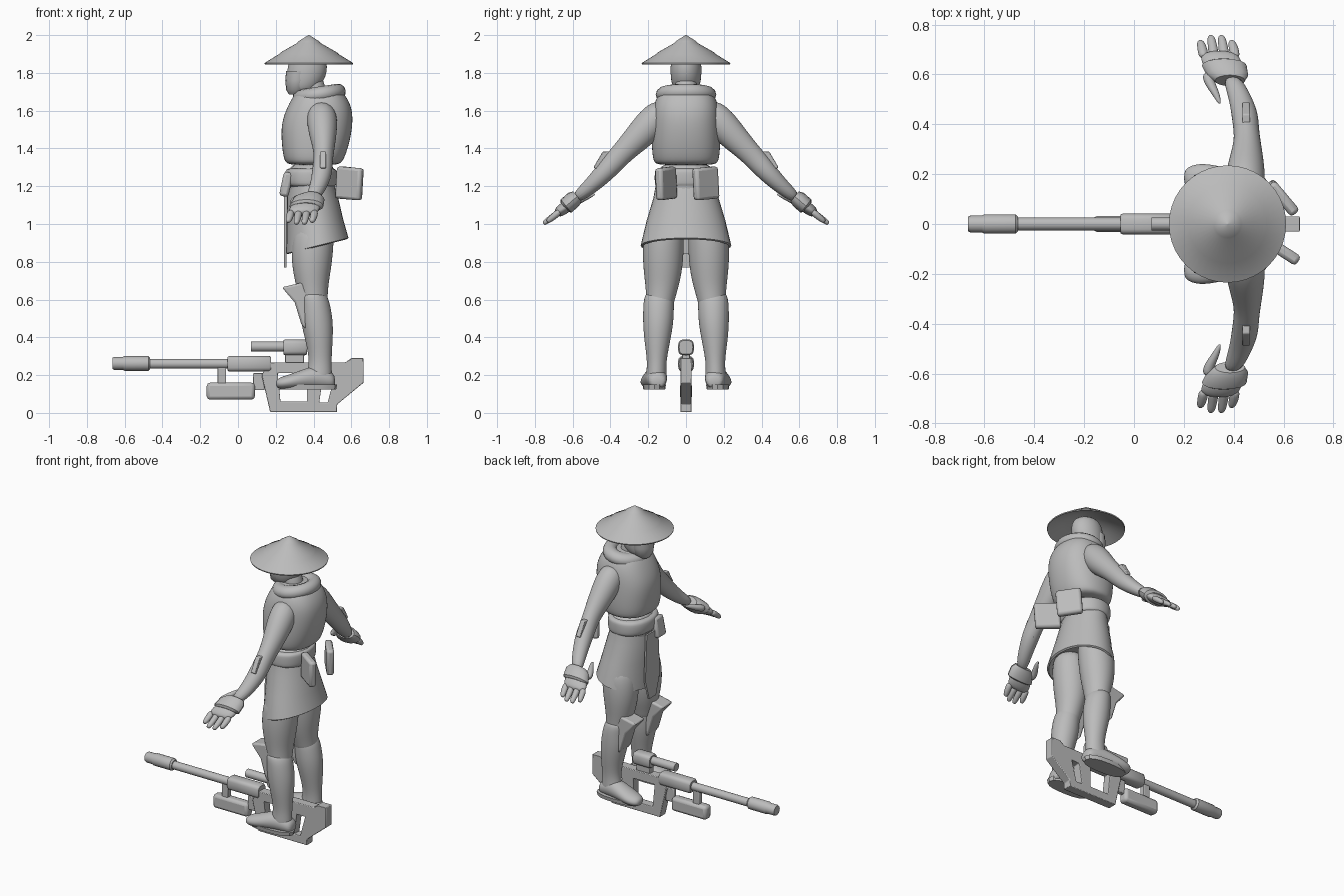
import bpy, bmesh
from math import cos, sin, tau, radians, copysign
from mathutils import Vector

if "Cube" in bpy.data.objects:
    bpy.data.objects.remove(bpy.data.objects["Cube"])

GREY = bpy.data.materials.new("plain_grey")
GREY.use_nodes = True
GREY.diffuse_color = (0.5, 0.5, 0.5, 1)
GREY.node_tree.nodes["Principled BSDF"].inputs["Base Color"].default_value = (0.5, 0.5, 0.5, 1)

UP, ALONG = (0, 0, 1), (1, 0, 0)


def finish(ob, soft=False, bevel=0):
    """Material, shading and modifiers shared by every part."""
    ob.data.materials.clear()
    ob.data.materials.append(GREY)
    bpy.ops.object.select_all(action='DESELECT')
    ob.select_set(True)
    bpy.context.view_layer.objects.active = ob
    if soft:
        bpy.ops.object.shade_smooth()
        mod = ob.modifiers.new("round", 'SUBSURF')
        mod.levels = mod.render_levels = 2
    else:
        bpy.ops.object.shade_smooth_by_angle(angle=radians(35))
    if bevel:
        mod = ob.modifiers.new("bevel", 'BEVEL')
        mod.width, mod.segments = bevel, 2
    return ob


def loft(name, rings, n=UP, seg=16, soft=True, square=1.0):
    """Skin elliptical rings (x, y, z, radius_a, radius_b) lying across direction n."""
    n = Vector(n).normalized()
    u = Vector((0, 1, 0)).cross(n).normalized()
    v = n.cross(u)
    bm = bmesh.new()
    power = lambda t: copysign(abs(t) ** square, t)
    loops = []
    for x, y, z, a, b in rings:
        angles = [tau * i / seg for i in range(seg)]
        loops.append([bm.verts.new(Vector((x, y, z)) + u * a * power(cos(t)) + v * b * power(sin(t)))
                      for t in angles])
    for low, high in zip(loops, loops[1:]):
        for i in range(seg):
            j = (i + 1) % seg
            bm.faces.new((low[i], low[j], high[j], high[i]))
    bm.faces.new(loops[0][::-1])
    bm.faces.new(loops[-1])
    bmesh.ops.recalc_face_normals(bm, faces=bm.faces)
    mesh = bpy.data.meshes.new(name)
    bm.to_mesh(mesh)
    bm.free()
    ob = bpy.data.objects.new(name, mesh)
    bpy.context.collection.objects.link(ob)
    return finish(ob, soft)


def plate(name, outlines, offset, half, side=False, bevel=0.0):
    """Extruded outline with holes, in the xz plane, or the yz plane when side is set."""
    curve = bpy.data.curves.new(name, 'CURVE')
    curve.dimensions, curve.fill_mode, curve.extrude = '2D', 'BOTH', half
    for points in outlines:
        spline = curve.splines.new('POLY')
        spline.points.add(len(points) - 1)
        spline.use_cyclic_u = True
        for p, (a, b) in zip(spline.points, points):
            p.co = (a, b, 0, 1)
    ob = bpy.data.objects.new(name, curve)
    bpy.context.collection.objects.link(ob)
    ob.rotation_euler = (radians(90), 0, radians(90) if side else 0)
    ob.location = (offset, 0, 0) if side else (0, offset, 0)
    bpy.ops.object.select_all(action='DESELECT')
    ob.select_set(True)
    bpy.context.view_layer.objects.active = ob
    bpy.ops.object.convert(target='MESH')
    ob = bpy.context.view_layer.objects.active
    bm = bmesh.new()
    bm.from_mesh(ob.data)
    bmesh.ops.remove_doubles(bm, verts=bm.verts, dist=0.0001)
    bmesh.ops.recalc_face_normals(bm, faces=bm.faces)
    bm.to_mesh(ob.data)
    bm.free()
    return finish(ob, bevel=bevel)


def box(name, centre, size, turn=(0, 0, 0), bevel=0.01):
    bpy.ops.mesh.primitive_cube_add(size=1, location=centre, rotation=turn)
    ob = bpy.context.object
    ob.name = name
    ob.scale = size
    bpy.ops.object.transform_apply(location=False, rotation=False, scale=True)
    return finish(ob, bevel=bevel)


# Wide straw hat with a stepped cone and a hollow underside
HAT = [(.003, 2.0), (.055, 1.967), (.062, 1.958), (.15, 1.908), (.157, 1.9), (.235, 1.852),
       (.233, 1.845), (.15, 1.885), (.06, 1.93)]
loft("hat", [(.375, 0, z, r, r) for r, z in HAT], seg=40, soft=False)

# Head, mask, ears and neck
loft("head", [(.34, 0, 1.69, .05, .045), (.345, 0, 1.72, .085, .072), (.362, 0, 1.78, .108, .084),
              (.37, 0, 1.85, .107, .085), (.37, 0, 1.92, .08, .065)])
loft("mask", [(.305, 0, 1.685, .035, .035), (.31, 0, 1.71, .055, .065), (.315, 0, 1.76, .065, .078),
              (.32, 0, 1.81, .065, .08)], soft=False)
loft("neck", [(.42, 0, 1.6, .07, .075), (.405, 0, 1.7, .06, .06), (.39, 0, 1.8, .06, .06)])

# Padded vest, collar and waist
loft("vest", [(.40, 0, 1.31, .13, .155), (.40, 0, 1.33, .16, .178), (.41, 0, 1.42, .182, .186),
              (.418, 0, 1.53, .195, .184), (.432, 0, 1.62, .175, .178), (.432, 0, 1.69, .135, .15),
              (.43, 0, 1.72, .1, .11)], square=.85)
bpy.ops.mesh.primitive_torus_add(location=(.43, 0, 1.685), major_segments=32, minor_segments=12,
                                 major_radius=.1, minor_radius=.042, rotation=(0, radians(-9), 0))
collar = bpy.context.object
collar.name, collar.scale = "collar", (1, 1.13, 1)
finish(collar)
loft("waist", [(.39, 0, 1.12, .125, .16), (.39, 0, 1.2, .128, .16), (.392, 0, 1.34, .135, .158)])
loft("sash", [(.39, 0, 1.19, .125, .16), (.385, 0, 1.21, .14, .17), (.385, 0, 1.28, .142, .17),
              (.39, 0, 1.3, .128, .16)], square=.9)
box("sash_knot", (.255, -.07, 1.21), (.05, .09, .13), (0, radians(12), 0), .015)

# Flared skirt whose hem rises toward the back, and a front cloth
skirt = loft("skirt", [(.39, 0, 1.21, .118, .16), (.395, 0, 1.14, .135, .172), (.408, 0, 1.02, .15, .208),
                       (.42, 0, .885, .165, .24), (.42, 0, .88, .155, .23), (.41, 0, 1.0, .135, .19)],
             seg=32, soft=False)
for vert in skirt.data.vertices:
    if vert.co.z < .95:
        vert.co.z += .25 * (vert.co.x - .42)
plate("front_cloth", [[(-.06, 1.2), (.06, 1.2), (.075, .9), (.035, .77), (-.035, .77), (-.075, .9)]],
      .25, .006, side=True)

# Pouches at the back of the belt
box("left_pouch", (.59, -.105, 1.215), (.155, .045, .17), (0, radians(4), radians(-33)), .015)
box("right_pouch", (.595, .105, 1.215), (.155, .045, .17), (0, radians(4), radians(-50)), .015)

DOWN = Vector((0, .78, -.63))
for s, label in ((-1, "left"), (1, "right")):
    axis = (0, s * DOWN.y, DOWN.z)

    def limb(part, rings, n=UP, **options):
        return loft(label + "_" + part, [(x, s * y, z, a, b) for x, y, z, a, b in rings], n, **options)

    # Arm, elbow flap and glove
    limb("arm", [(.44, .10, 1.61, .07, .07), (.445, .17, 1.55, .085, .09), (.45, .25, 1.465, .072, .078),
                 (.455, .33, 1.385, .054, .062), (.45, .38, 1.33, .052, .06), (.445, .44, 1.265, .055, .054),
                 (.425, .51, 1.195, .046, .042), (.39, .59, 1.13, .038, .03)], axis)
    plate(label + "_elbow_flap", [[(s * .33, 1.38), (s * .44, 1.385), (s * .49, 1.30), (s * .39, 1.24)]],
          .45, .015, side=True, bevel=.005)
    limb("cuff", [(.385, .575, 1.145, .06, .035), (.375, .595, 1.13, .083, .045),
                  (.362, .635, 1.095, .09, .045), (.36, .645, 1.09, .07, .03)], axis, soft=False)
    limb("palm", [(.37, .61, 1.11, .075, .03), (.35, .65, 1.08, .083, .034), (.34, .69, 1.05, .075, .024)], axis)
    for i in range(4):
        reach = .02 if i in (1, 2) else 0
        x = .28 + .042 * i
        limb("finger_%d" % (i + 1), [(x, .665, 1.07, .022, .02), (x - .005, .70, 1.04, .022, .02),
                                     (x - .012, .725 + reach, 1.02 - reach / 2, .018, .016),
                                     (x - .014, .735 + reach, 1.01 - reach / 2, .01, .01)], axis, seg=8)
    limb("thumb", [(.295, .61, 1.11, .026, .024), (.3, .57, 1.125, .024, .022),
                   (.33, .52, 1.145, .017, .016), (.345, .48, 1.16, .006, .006)], (.2, -s * .9, .3), seg=8)

    # Leg, boot, knee guard and foot
    limb("thigh", [(.41, .11, 1.02, .1, .1), (.395, .12, .9, .115, .112), (.39, .122, .78, .108, .108),
                   (.392, .125, .68, .088, .092), (.4, .135, .6, .075, .076), (.405, .14, .54, .07, .07)])
    limb("boot", [(.395, .14, .645, .06, .068), (.4, .143, .61, .078, .08), (.41, .145, .57, .08, .083),
                  (.418, .147, .48, .088, .083), (.43, .152, .38, .073, .07), (.437, .155, .27, .058, .05),
                  (.43, .157, .2, .07, .056), (.43, .157, .15, .066, .052)])
    plate(label + "_knee_guard", [[(.232, .665), (.34, .69), (.375, .62), (.36, .44), (.335, .47), (.30, .585)]],
          s * .145, .055, bevel=.02)
    limb("foot", [(.515, .15, .165, .03, .035), (.49, .152, .175, .05, .052), (.42, .158, .19, .065, .06),
                  (.34, .168, .178, .052, .066), (.27, .178, .163, .04, .068), (.22, .183, .157, .032, .05),
                  (.2, .185, .155, .016, .025)], ALONG)
    limb("sole", [(.37, .168, .125, .15, .058), (.37, .168, .15, .155, .062)], square=.8, soft=False)


# Long gun lying between the feet
def barrel(name, z, steps, seg=20, square=1.0):
    return loft(name, [(x, 0, z, r, r) for x, r in steps], ALONG, seg, False, square)


barrel("gun_muzzle", .262, [(-.665, .03), (-.655, .034), (-.61, .034), (-.6, .039), (-.475, .039), (-.465, .03)])
barrel("gun_barrel", .26, [(-.47, .026), (0, .026)])
barrel("gun_shroud", .26, [(-.055, .036), (-.045, .042), (.165, .042), (.175, .036)], square=.6)
barrel("gun_scope", .351, [(.07, .027), (.25, .027)])
barrel("gun_scope_mount", .347, [(.24, .038), (.25, .042), (.355, .042), (.365, .036)], square=.6)
box("gun_scope_foot", (.3, 0, .29), (.1, .04, .05), bevel=.004)
box("gun_grip_block", (-.038, 0, .115), (.255, .064, .09), bevel=.018)
box("gun_grip_post", (-.085, 0, .2), (.045, .035, .1), bevel=.004)
box("gun_grip_bridge", (.11, 0, .165), (.06, .03, .09), bevel=.004)
plate("gun_stock_frame", [
    [(.125, .2), (.17, .005), (.525, .005), (.525, .045), (.665, .16), (.665, .29), (.6, .29), (.57, .268), (.16, .268)],
    [(.21, .21), (.225, .06), (.365, .06), (.365, .21)],
    [(.43, .055), (.475, .055), (.51, .19), (.45, .19)]], 0, .03, bevel=.004)
